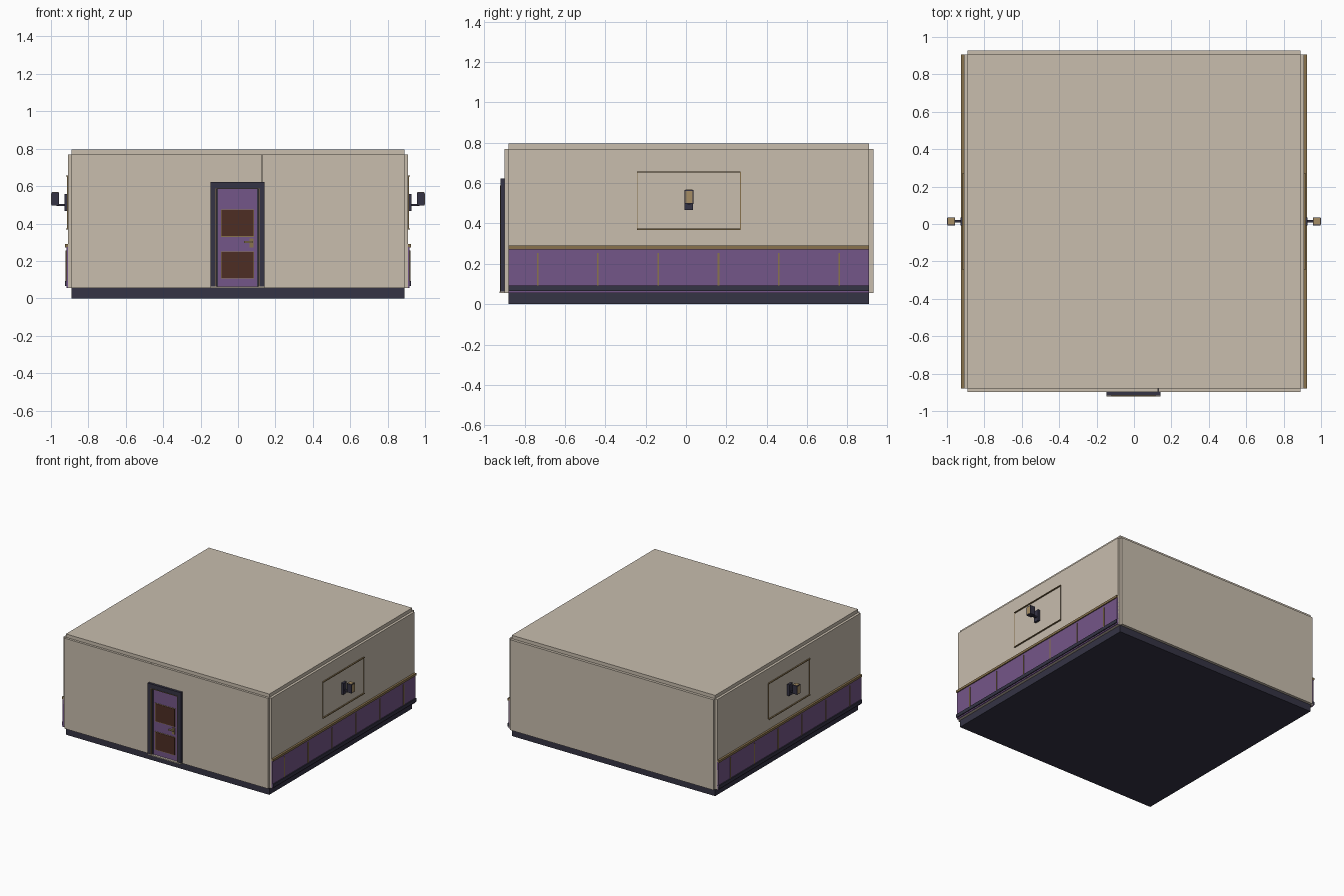
import bpy

if "Cube" in bpy.data.objects:
    bpy.data.objects.remove(bpy.data.objects["Cube"])

CY = 0.015  # room centre in y


def material(name, r, g, b):
    m = bpy.data.materials.new(name)
    m.diffuse_color = (r, g, b, 1)
    m.use_nodes = True
    m.node_tree.nodes["Principled BSDF"].inputs["Base Color"].default_value = m.diffuse_color
    return m


PLASTER = material("beige plaster", 0.58, 0.51, 0.42)
PURPLE = material("purple paint", 0.175, 0.093, 0.246)
NAVY = material("dark navy", 0.035, 0.033, 0.058)
BRASS = material("aged brass", 0.25, 0.17, 0.075)
BROWN = material("brown wood", 0.075, 0.027, 0.017)
TAN = material("lamp tan", 0.38, 0.27, 0.13)


def box(name, x, y, z, mat):
    """Axis-aligned box from (min, max) pairs."""
    bpy.ops.mesh.primitive_cube_add(size=1)
    ob = bpy.context.object
    ob.name = name
    ob.location = [(a + b) / 2 for a, b in (x, y, z)]
    ob.scale = [abs(b - a) for a, b in (x, y, z)]
    bpy.ops.object.transform_apply(location=False, rotation=False, scale=True)
    ob.data.materials.append(mat)
    return ob


def side_box(name, side, x, y, z, mat):
    """Box on the right (1) or left (-1) wall."""
    return box(name, sorted((side * x[0], side * x[1])), y, z, mat)


# Room shell
Y0, Y1 = -0.88, 0.907
box("floor", (-0.89, 0.89), (Y0, Y1), (0, 0.055), NAVY)
box("ceiling", (-0.89, 0.89), (Y0, Y1), (0.77, 0.797), PLASTER)
box("back_wall", (-0.89, 0.89), (Y1, 0.928), (0.055, 0.77), PLASTER)
FY = (-0.898, Y0)
box("front_wall_left", (-0.89, -0.134), FY, (0.055, 0.77), PLASTER)
box("front_wall_right", (0.13, 0.89), FY, (0.055, 0.77), PLASTER)
box("front_wall_lintel", (-0.133, 0.129), (-0.899, Y0), (0.60, 0.77), PLASTER)

for side, label in ((1, "right"), (-1, "left")):
    side_box(label + "_wall", side, (0.89, 0.91), (Y0, Y1), (0.055, 0.77), PLASTER)

    # Wainscot with base board, rail and upright battens
    side_box(label + "_wainscot", side, (0.908, 0.918), (Y0, Y1), (0.055, 0.275), PURPLE)
    side_box(label + "_base_board", side, (0.908, 0.926), (Y0, Y1), (0.065, 0.092), NAVY)
    side_box(label + "_chair_rail", side, (0.908, 0.926), (Y0, Y1), (0.272, 0.29), BRASS)
    for i in range(6):
        y = -0.735 + i * 0.2987
        side_box(label + "_batten", side, (0.915, 0.922), (y - 0.004, y + 0.004),
                 (0.092, 0.255), BRASS)

    # Thin picture moulding on the upper wall
    for z in (0.371, 0.655):
        side_box(label + "_moulding_rail", side, (0.908, 0.92), (-0.243, 0.271),
                 (z - 0.003, z + 0.003), BRASS)
    for y in (-0.242, 0.27):
        side_box(label + "_moulding_stile", side, (0.908, 0.914), (y - 0.0015, y + 0.0015),
                 (0.371, 0.655), BRASS)

    # Wall lamp
    side_box(label + "_lamp_plate", side, (0.908, 0.928), (-0.008, 0.034), (0.468, 0.557), NAVY)
    side_box(label + "_lamp_arm", side, (0.926, 0.97), (0.008, 0.022), (0.494, 0.505), NAVY)
    side_box(label + "_lamp_body", side, (0.957, 0.998), (-0.007, 0.036), (0.497, 0.566), NAVY)
    side_box(label + "_lamp_glow", side, (0.99, 1.0), (-0.003, 0.032), (0.502, 0.561), TAN)
    side_box(label + "_lamp_top", side, (0.961, 0.994), (-0.003, 0.032), (0.56, 0.568), TAN)

# Door frame
for x0, x1, label in ((-0.148, -0.117, "left"), (0.112, 0.143, "right")):
    box("door_jamb_" + label, (x0, x1), (-0.918, Y0), (0.06, 0.62), NAVY)
box("door_head", (-0.148, 0.143), (-0.918, Y0 - 0.001), (0.588, 0.622), NAVY)
box("door_threshold", (-0.148, 0.143), (-0.923, Y0), (0.055, 0.064), PLASTER)
for x0, label in ((-0.119, "left"), (0.11, "right")):
    box("door_trim_" + label, (x0, x0 + 0.004), (-0.922, -0.89), (0.064, 0.586), BRASS)
box("door_trim_top", (-0.115, 0.11), (-0.921, -0.89), (0.584, 0.588), BRASS)

# Door leaf, inset panels and handle
box("door_leaf", (-0.117, 0.112), (-0.905, -0.885), (0.064, 0.586), PURPLE)
for x0, label in ((-0.115, "left"), (0.102, "right")):
    box("door_edge_" + label, (x0, x0 + 0.008), (-0.908, -0.9), (0.064, 0.584), NAVY)
for z0, z1, label in ((0.105, 0.251, "lower"), (0.329, 0.476, "upper")):
    box("door_panel_border_" + label, (-0.091, 0.086), (-0.907, -0.9), (z0, z1), BRASS)
    box("door_panel_" + label, (-0.087, 0.082), (-0.909, -0.902), (z0 + 0.004, z1 - 0.004), BROWN)
box("handle_plate", (0.062, 0.082), (-0.912, -0.9), (0.272, 0.321), BRASS)
box("handle_lever", (0.033, 0.078), (-0.921, -0.911), (0.297, 0.306), TAN)
